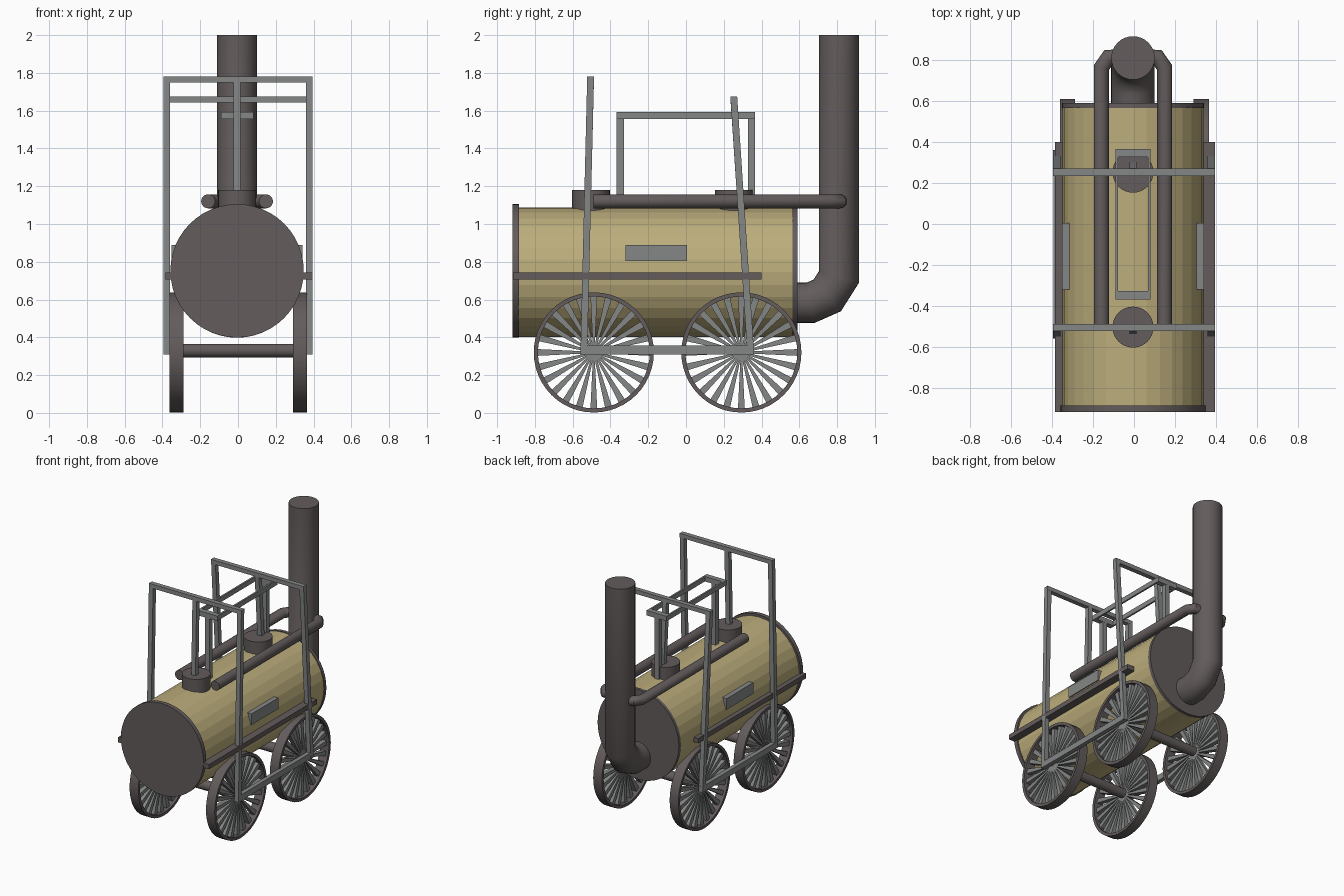
import bpy, bmesh, math
from mathutils import Vector, Matrix

if "Cube" in bpy.data.objects:
    bpy.data.objects.remove(bpy.data.objects["Cube"])


def material(name, rgb):
    m = bpy.data.materials.new(name)
    m.diffuse_color = (*rgb, 1)
    m.use_nodes = True
    m.node_tree.nodes["Principled BSDF"].inputs["Base Color"].default_value = m.diffuse_color
    return m


IRON = material("dark iron", (0.125, 0.106, 0.106))
TAN = material("tan boiler paint", (0.50, 0.42, 0.20))
STEEL = material("grey steel", (0.235, 0.24, 0.24))
CX = -0.005   # the boiler parts sit slightly off centre


def finish(name, bm, mat, smooth=False):
    bmesh.ops.recalc_face_normals(bm, faces=bm.faces)
    me = bpy.data.meshes.new(name)
    bm.to_mesh(me)
    bm.free()
    me.materials.append(mat)
    ob = bpy.data.objects.new(name, me)
    bpy.context.collection.objects.link(ob)
    if smooth:
        bpy.ops.object.select_all(action='DESELECT')
        ob.select_set(True)
        bpy.context.view_layer.objects.active = ob
        bpy.ops.object.shade_smooth_by_angle(angle=math.radians(40))
    return ob


def box(name, x, y, z, mat):
    """Box from (min, max) pairs."""
    bm = bmesh.new()
    bmesh.ops.create_cube(bm, size=1)
    for v in bm.verts:
        v.co = [r[0] if c < 0 else r[1] for c, r in zip(v.co, (x, y, z))]
    return finish(name, bm, mat)


def cylinder(name, a, b, r, mat, sides=32, smooth=False):
    a, b = Vector(a), Vector(b)
    bm = bmesh.new()
    rot = (b - a).to_track_quat('Z', 'Y').to_matrix().to_4x4()
    bmesh.ops.create_cone(bm, cap_ends=True, segments=sides, radius1=r, radius2=r,
                          depth=(b - a).length,
                          matrix=Matrix.Translation((a + b) / 2) @ rot)
    return finish(name, bm, mat, smooth)


def leaning_bar(name, x, y0, z0, y1, z1, mat, w=0.036):
    """Square bar with level ends, leaning in the y-z plane."""
    bm = bmesh.new()
    bmesh.ops.create_cube(bm, size=1)
    for v in bm.verts:
        y, z = (y0, z0) if v.co.z < 0 else (y1, z1)
        v.co = (x + v.co.x * w, y + v.co.y * w, z)
    return finish(name, bm, mat)


def pipe(name, path, r, mat, sides=24):
    """Round tube with mitred joints along a planar path."""
    pts = [Vector(p) for p in path]
    dirs = [(q - p).normalized() for p, q in zip(pts, pts[1:])]
    normal = dirs[0].cross(dirs[-1]).normalized()
    bm = bmesh.new()
    rings = []
    for i, p in enumerate(pts):
        d0, d1 = dirs[max(i - 1, 0)], dirs[min(i, len(dirs) - 1)]
        t = (d0 + d1).normalized()
        side = t.cross(normal) / t.dot(d0)
        rings.append([bm.verts.new(p + r * (math.cos(a) * side + math.sin(a) * normal))
                      for a in (2 * math.pi * k / sides for k in range(sides))])
    for A, B in zip(rings, rings[1:]):
        for k in range(sides):
            n = (k + 1) % sides
            bm.faces.new((A[k], A[n], B[n], B[k]))
    bm.faces.new(rings[0])
    bm.faces.new(rings[-1])
    return finish(name, bm, mat, True)


# boiler with end caps
cylinder("boiler", (CX, -0.90, 0.745), (CX, 0.575, 0.745), 0.343, TAN)
cylinder("front_cap", (CX, -0.918, 0.752), (CX, -0.885, 0.752), 0.353, IRON, 48, True)
cylinder("rear_cap", (CX, 0.565, 0.745), (CX, 0.59, 0.745), 0.347, IRON, 48, True)
box("running_board", (-0.385, 0.395), (-0.917, 0.40), (0.705, 0.742), IRON)

# chimney rising from the rear cap
pipe("chimney", [(CX, 0.57, 0.583), (CX, 0.66, 0.583), (CX, 0.748, 0.622),
                 (CX, 0.81, 0.72), (CX, 0.81, 2.0)], 0.106, IRON, 32)

# wheels
WHEEL_R, WHEEL_Z = 0.318, 0.32


def wheel(label, x, y):
    n, inner, hw = 48, WHEEL_R - 0.022, 0.037
    bm = bmesh.new()
    profile = [(-hw, inner), (-hw, WHEEL_R), (hw, WHEEL_R), (hw, inner)]
    rings = []
    for k in range(n):
        a = 2 * math.pi * k / n
        rings.append([bm.verts.new((x + px, y + r * math.cos(a), WHEEL_Z + r * math.sin(a)))
                      for px, r in profile])
    for k in range(n):
        A, B = rings[k], rings[(k + 1) % n]
        for j in range(4):
            bm.faces.new((A[j], A[(j + 1) % 4], B[(j + 1) % 4], B[j]))
    finish(label + "_rim", bm, IRON, True)

    # tapered spokes, widest at the rim
    bm = bmesh.new()
    for k in range(24):
        a = 2 * math.pi * k / 24
        made = bmesh.ops.create_cube(bm, size=1)["verts"]
        for v in made:
            r, w = (0.01, 0.008) if v.co.z < 0 else (inner + 0.005, 0.036)
            s = v.co.y * w
            v.co = (x + v.co.x * 0.035,
                    y + r * math.cos(a) - s * math.sin(a),
                    WHEEL_Z + r * math.sin(a) + s * math.cos(a))
    finish(label + "_spokes", bm, STEEL)


for end, y in (("front", -0.488), ("rear", 0.293)):
    for side, x in (("left", -0.325), ("right", 0.328)):
        wheel(f"{end}_{side}_wheel", x, y)
    cylinder(end + "_axle", (-0.345, y, 0.33), (0.345, y, 0.33), 0.036, IRON, 24, True)

# steam cylinders, piston rods, cross heads and leaning drive rods
for end, yc, y0, y1, top in (("front", -0.503, -0.541, -0.505, 1.78),
                             ("rear", 0.253, 0.343, 0.253, 1.675)):
    cylinder(end + "_steam_cylinder", (CX, yc, 1.0), (CX, yc, 1.18), 0.1, IRON, 32, True)
    t = (1.1 - 0.31) / (top - 0.31)
    leaning_bar(end + "_piston_rod", CX, y0 + t * (y1 - y0), 1.1, y1, top - 0.01, STEEL)
    box(end + "_cross_head", (-0.395, 0.395), (y1 - 0.018, y1 + 0.018),
        (top - 0.032, top), STEEL)
    for side, s in (("left", -1), ("right", 1)):
        leaning_bar(f"{end}_{side}_drive_rod", s * 0.377, y0, 0.31, y1, top, STEEL)

for side, s in (("left", -1), ("right", 1)):
    # coupling rod between the wheels
    box(side + "_coupling_rod", sorted((s * 0.36, s * 0.393)), (-0.558, 0.36),
        (0.31, 0.356), STEEL)
    # small plate on the boiler flank
    box(side + "_side_plate", sorted((CX + s * 0.30, CX + s * 0.346)), (-0.32, 0.005),
        (0.805, 0.89), STEEL)
    # steam pipe along the boiler, bent into the chimney
    pipe(side + "_steam_pipe", [(CX + s * 0.153, -0.49, 1.12), (CX + s * 0.153, 0.765, 1.12),
                                (CX + s * 0.12, 0.812, 1.12), (CX + s * 0.04, 0.818, 1.12)],
         0.037, IRON)
    # thin guide rail
    box(side + "_guide_rail", sorted((CX + s * 0.073, CX + s * 0.086)), (-0.365, 0.365),
        (1.556, 1.594), STEEL)

# guide frame posts and cross bars on top of the boiler
for end, y in (("front", -0.348), ("rear", 0.346)):
    box(end + "_guide_post", (CX - 0.018, CX + 0.018), (y - 0.019, y + 0.019),
        (1.07, 1.594), STEEL)
    box(end + "_guide_bar", (CX - 0.086, CX + 0.086), (y - 0.02, y + 0.02),
        (1.556, 1.594), STEEL)
